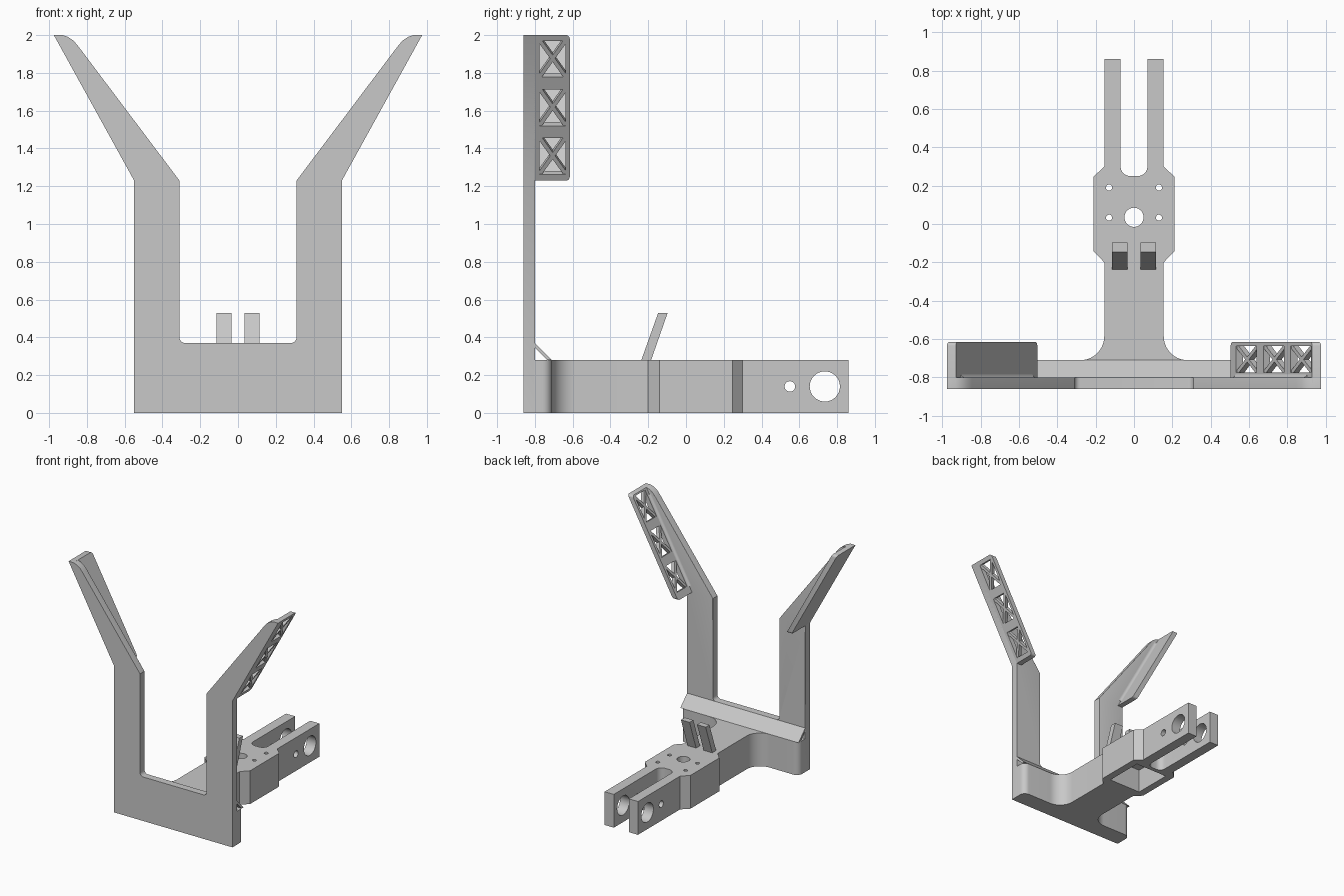
import bpy, bmesh, math
from mathutils import Matrix

if "Cube" in bpy.data.objects:
    bpy.data.objects.remove(bpy.data.objects["Cube"])

grey = bpy.data.materials.new("plain_grey")
grey.use_nodes = True
COLOUR = (0.58, 0.58, 0.58, 1)
grey.diffuse_color = COLOUR
grey.node_tree.nodes["Principled BSDF"].inputs["Base Color"].default_value = COLOUR

PLACE = {"x": lambda a, b, t: (t, a, b),
         "y": lambda a, b, t: (a, t, b),
         "z": lambda a, b, t: (a, b, t)}


def prism(name, pts, axis, lo, hi, mat=None, round_edges=None, radius=0.02):
    """Extrude a 2D outline along an axis, optionally rounding chosen edges."""
    bm = bmesh.new()
    low, high = [[bm.verts.new(PLACE[axis](a, b, t)) for a, b in pts] for t in (lo, hi)]
    bm.faces.new(low)
    bm.faces.new(high)
    for i in range(len(pts)):
        j = (i + 1) % len(pts)
        bm.faces.new((low[i], low[j], high[j], high[i]))
    bmesh.ops.recalc_face_normals(bm, faces=bm.faces)
    bm.normal_update()
    if round_edges:
        edges = [e for e in bm.edges if round_edges(e.verts[0].co, e.verts[1].co)]
        bmesh.ops.bevel(bm, geom=edges, offset=radius, offset_type="OFFSET", segments=4,
                        profile=0.5, affect="EDGES", clamp_overlap=True)
    if mat:
        bm.transform(mat)
        bmesh.ops.recalc_face_normals(bm, faces=bm.faces)
    mesh = bpy.data.meshes.new(name)
    bm.to_mesh(mesh)
    bm.free()
    mesh.materials.append(grey)
    ob = bpy.data.objects.new(name, mesh)
    bpy.context.collection.objects.link(ob)
    return ob


def arc(cx, cy, r, start, end, n=8):
    angles = [math.radians(start + (end - start) * i / n) for i in range(n + 1)]
    return [(cx + r * math.cos(a), cy + r * math.sin(a)) for a in angles]


def circle(cx, cy, r, n=32):
    return arc(cx, cy, r, 0, 360, n)[:-1]


def box(a0, a1, b0, b1):
    return [(a0, b0), (a1, b0), (a1, b1), (a0, b1)]


def mirrored(half):
    return half + [(-a, b) for a, b in reversed(half)]


def cut(target, cutter):
    cutter.hide_render = True
    mod = target.modifiers.new("cut", "BOOLEAN")
    mod.operation, mod.solver, mod.object = "DIFFERENCE", "EXACT", cutter
    bpy.context.view_layer.objects.active = target
    bpy.ops.object.modifier_apply(modifier=mod.name)
    bpy.data.objects.remove(cutter)


def smooth(ob):
    bpy.ops.object.select_all(action="DESELECT")
    ob.select_set(True)
    bpy.context.view_layer.objects.active = ob
    bpy.ops.object.shade_smooth_by_angle(angle=math.radians(30))


# Upright front plate with two spread arms, posts and arms rounded at the back
FRONT, BACK = -0.86, -0.80
plate_half = (arc(0.28, 0.40, 0.03, 270, 360, 5)
              + [(0.31, 1.23), (0.845, 1.94), (0.87, 1.97), (0.90, 1.99), (0.93, 2.0)]
              + [(0.975, 2.0), (0.55, 1.23), (0.55, 0)])


def back_edge(p, q):
    """Inner post and arm edges, and the outer post edge."""
    outer_arm = min(abs(p.x), abs(q.x)) > 0.54 and max(p.z, q.z) > 1.99 and min(p.z, q.z) < 1.3
    return min(p.y, q.y) > BACK - 0.001 and max(p.z, q.z) > 0.45 and not outer_arm


smooth(prism("front_plate", mirrored(plate_half), "y", FRONT, BACK,
             round_edges=back_edge, radius=0.015))

# Base: cross block, stem, hub and fork in one outline
base_half = ([(0.55, -0.82)] + arc(0.50, -0.76, 0.05, 0, 90, 6)
             + arc(0.28, -0.585, 0.125, 270, 180, 10)
             + [(0.155, -0.20), (0.212, -0.14), (0.212, 0.245), (0.155, 0.30)]
             + [(0.155, 0.86), (0.07, 0.86)]
             + arc(0.02, 0.30, 0.05, 0, -90, 6))
base = prism("base_and_fork", mirrored(base_half), "z", 0, 0.28)

# Underside pocket, hub holes and fork pin holes
HUB_Y = 0.035
cut(base, prism("pocket", box(-0.15, 0.15, HUB_Y - 0.15, HUB_Y + 0.18), "z", -0.1, 0.2))
cut(base, prism("centre_hole", circle(0, HUB_Y, 0.05), "z", -0.1, 0.4))
for x in (-0.13, 0.13):
    for y in (0.033, 0.19):
        cut(base, prism("screw_hole", circle(x, y, 0.016, 16), "z", -0.1, 0.4))
cut(base, prism("pin_hole", circle(0.735, 0.14, 0.08), "x", -0.4, 0.4))
cut(base, prism("small_pin_hole", circle(0.55, 0.14, 0.028, 20), "x", -0.4, 0.4))
smooth(base)

# Thin sloping brace over a hollow triangular gap
prism("sloping_brace", [(-0.81, 0.37), (-0.80, 0.37), (-0.71, 0.28), (-0.735, 0.28),
                        (-0.80, 0.345), (-0.81, 0.345)], "x", -0.55, 0.55)

# Lattice wings along the outer edges of the arms, and leaning tabs
RISE = math.hypot(0.425, 0.77)
d, e = 0.425 / RISE, 0.77 / RISE
WING_THICK = 0.04
for side, label in ((1, "left"), (-1, "right")):
    flip = Matrix.Diagonal((side, 1, 1, 1))
    # local x runs through the wing, local z runs along it
    tilt = flip @ Matrix(((e, 0, d, 0.55), (0, 1, 0, 0), (-d, 0, e, 1.23), (0, 0, 0, 1)))

    wing = prism(label + "_wing", [(0.55, 1.23), (0.975, 2.0), (0.929, 2.0), (0.504, 1.23)],
                 "y", -0.83, -0.615, flip,
                 lambda p, q: min(p.y, q.y) > -0.62 and abs(p.z - q.z) < 0.01)
    y0, y1 = -0.775, -0.637
    for i in range(3):
        s = 0.147 + i * 0.294
        cut(wing, prism("window", box(y0, y1, s - 0.11, s + 0.11), "x", -0.1, 0.1, tilt))
        # crossed struts
        for k in (1, -1):
            ym, hy, w = (y0 + y1) / 2, (y1 - y0) / 2 * k, 0.013 * k
            strut = [(ym - hy - w, s - 0.11), (ym - hy + w, s - 0.11),
                     (ym + hy + w, s + 0.11), (ym + hy - w, s + 0.11)]
            prism(label + "_wing_strut", strut, "x", -WING_THICK + 0.004, -0.004, tilt)
    smooth(wing)

    # Fillet where the wing meets the arm
    fillet = [(-0.03, BACK - 0.005)] + arc(-WING_THICK - 0.02, BACK + 0.02, 0.02, 0, -90, 5)
    fillet += [(-WING_THICK - 0.02, BACK - 0.005)]
    smooth(prism(label + "_wing_fillet", fillet, "z", 0.03, 0.80, tilt))

    prism(label + "_tab", [(-0.24, 0.27), (-0.188, 0.27), (-0.097, 0.53), (-0.147, 0.53)],
          "x", 0.035, 0.115, flip)
